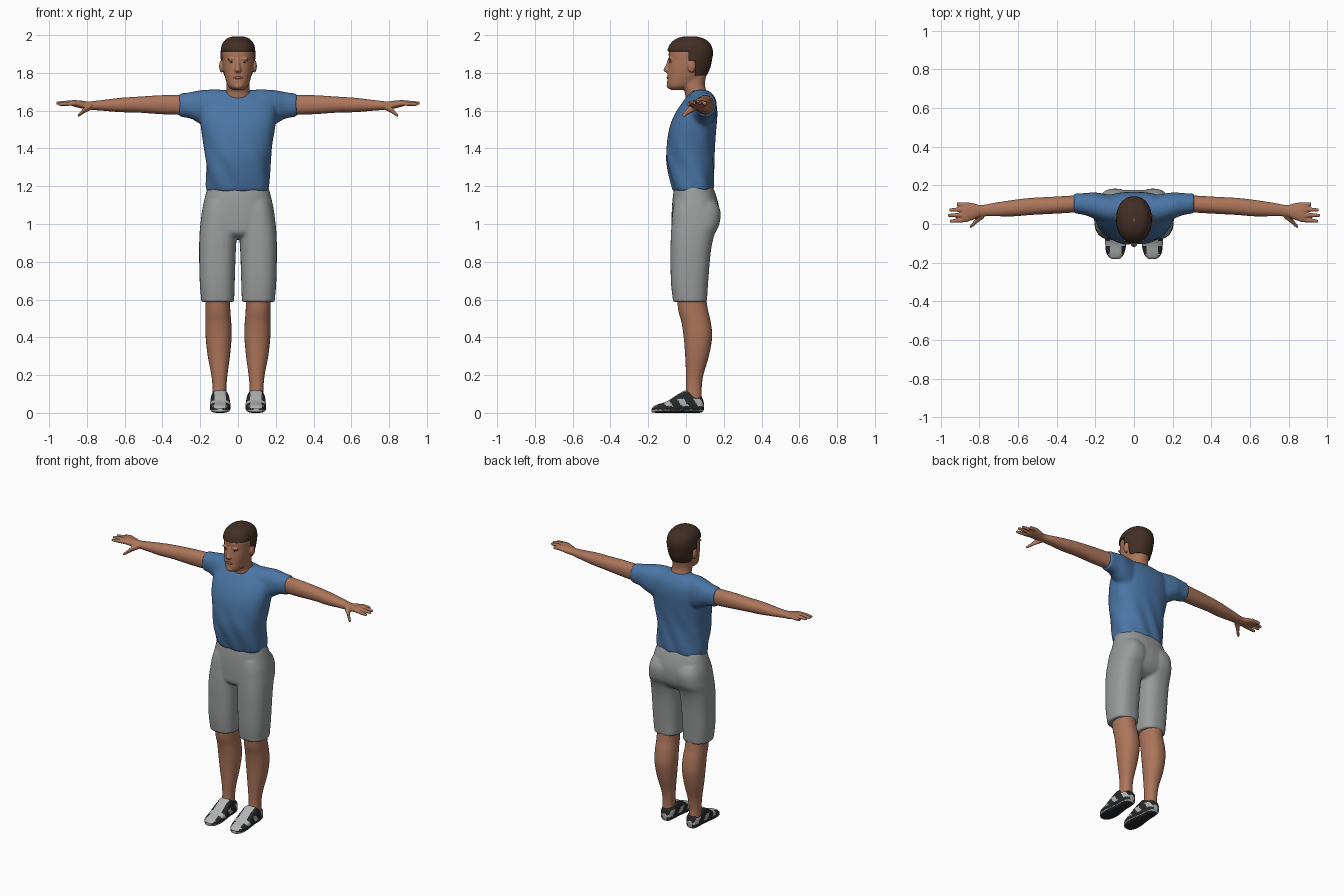
import bpy, bmesh
from math import sin, cos, pi, atan2
from mathutils import Matrix, Vector

if "Cube" in bpy.data.objects:
    bpy.data.objects.remove(bpy.data.objects["Cube"])


def material(name, r, g, b):
    m = bpy.data.materials.new(name)
    m.use_nodes = True
    m.diffuse_color = (r, g, b, 1)
    bsdf = next(n for n in m.node_tree.nodes if n.type == 'BSDF_PRINCIPLED')
    bsdf.inputs["Base Color"].default_value = (r, g, b, 1)
    bsdf.inputs["Roughness"].default_value = .8
    return m


skin = material("skin", .42, .18, .105)
blue = material("shirt blue", .07, .18, .38)
grey = material("shorts grey", .32, .33, .33)
brown = material("hair brown", .055, .028, .018)
black = material("shoe black", .02, .021, .023)
pale = material("shoe pale grey", .45, .46, .46)
white = material("eye white", .5, .42, .38)
lip = material("lip", .33, .12, .08)


def spline(rings, steps):
    """Smoothly interpolate ring bounds."""
    out = []
    for i in range(len(rings) - 1):
        a, b, c, d = (rings[max(i - 1, 0)], rings[i], rings[i + 1],
                      rings[min(i + 2, len(rings) - 1)])
        for k in range(steps):
            t = k / steps
            out.append([q + t * (r - p) / 2 + t * t * (p - 2.5 * q + 2 * r - s / 2)
                        + t ** 3 * (3 * (q - r) + s - p) / 2
                        for p, q, r, s in zip(a, b, c, d)])
    return out + [list(rings[-1])]


def loft(bm, axis, rings, sides=(1,), power=2.2, seg=40, steps=5, grow=0):
    """Rings are (position, low u, high u, low v, high v) along an axis."""
    for side in sides:
        loops = []
        for t, u0, u1, v0, v1 in spline(rings, steps):
            loop = []
            for k in range(seg):
                c, s = cos(2 * pi * k / seg), sin(2 * pi * k / seg)
                fu = abs(c) ** (2 / power) * (1 if c > 0 else -1)
                fv = abs(s) ** (2 / power) * (1 if s > 0 else -1)
                u = (u0 + u1) / 2 + fu * ((u1 - u0) / 2 + grow)
                v = (v0 + v1) / 2 + fv * ((v1 - v0) / 2 + grow)
                p = {'x': (t, u, v), 'y': (u, t, v), 'z': (u, v, t)}[axis]
                loop.append(bm.verts.new((p[0] * side, p[1], p[2])))
            loops.append(loop)
        for a, b in zip(loops, loops[1:]):
            for k in range(seg):
                n = (k + 1) % seg
                bm.faces.new((a[k], a[n], b[n], b[k]))
        bm.faces.new(loops[0])
        bm.faces.new(loops[-1])


def centred(rings):
    return [(z, -w, w, y0, y1) for z, w, y0, y1 in rings]


def ball(bm, centre, radii, sides=(1,)):
    for s in sides:
        place = Matrix.Translation((centre[0] * s, centre[1], centre[2]))
        bmesh.ops.create_uvsphere(bm, u_segments=24, v_segments=16, radius=1,
                                  matrix=place @ Matrix.Diagonal((*radii, 1)))


def finish(name, bm, mats, voxel=0, smooth=3, mirror=False):
    bmesh.ops.recalc_face_normals(bm, faces=bm.faces)
    me = bpy.data.meshes.new(name)
    bm.to_mesh(me)
    bm.free()
    for m in mats:
        me.materials.append(m)
    for p in me.polygons:
        p.use_smooth = True
    ob = bpy.data.objects.new(name, me)
    bpy.context.collection.objects.link(ob)
    if voxel:
        r = ob.modifiers.new("Fuse", 'REMESH')
        r.mode, r.voxel_size, r.use_smooth_shade = 'VOXEL', voxel, True
        s = ob.modifiers.new("Soften", 'SMOOTH')
        s.factor, s.iterations = .5, smooth
    if mirror:
        ob.modifiers.new("Mirror", 'MIRROR').use_mirror_merge = False
    return ob


both = (1, -1)

# Head, with neck, nose, brows, chin and ears fused in
skull = centred([(1.71, .03, -.08, -.02), (1.73, .052, -.098, .04),
                 (1.77, .067, -.099, .09), (1.82, .078, -.096, .118),
                 (1.87, .083, -.091, .13), (1.91, .084, -.091, .135),
                 (1.95, .077, -.078, .123), (1.98, .054, -.045, .09),
                 (1.993, .02, -.005, .045)])
bm = bmesh.new()
loft(bm, 'z', skull)
loft(bm, 'z', centred([(1.6, .08, .02, .13), (1.66, .074, 0, .125), (1.7, .064, -.008, .11),
                       (1.74, .06, -.028, .1), (1.8, .06, -.04, .11)]))
loft(bm, 'z', centred([(1.875, .008, -.097, -.07), (1.84, .011, -.107, -.07),
                       (1.815, .018, -.12, -.07), (1.803, .014, -.108, -.07)]))
ball(bm, (0, -.088, 1.732), (.026, .015, .017))
ball(bm, (.034, -.083, 1.873), (.026, .01, .007), both)
ball(bm, (.087, .03, 1.835), (.013, .021, .034), both)
finish("head", bm, [skin], .005, 2)

# Lips and eyes
bm = bmesh.new()
ball(bm, (0, -.096, 1.774), (.025, .006, .007))
finish("lips", bm, [lip])
bm = bmesh.new()
ball(bm, (.034, -.081, 1.857), (.012, .006, .005), both)
finish("eyes", bm, [white])
bm = bmesh.new()
ball(bm, (.034, -.0855, 1.857), (.004, .003, .004), both)
finish("irises", bm, [brown])

# Hair: shell around the skull, trimmed along the hairline
bm = bmesh.new()
loft(bm, 'z', skull, grow=.008, seg=64, steps=8)
for point, normal in (((0, 0, 1.915), (0, 0, 1)), ((0, .012, 0), (0, 1, 0)),
                      ((0, .05, 0), (0, 1, 0)), ((0, 0, 1.865), (0, 0, 1)),
                      ((0, 0, 1.785), (0, 0, 1))):
    bmesh.ops.bisect_plane(bm, geom=bm.verts[:] + bm.edges[:] + bm.faces[:],
                           plane_co=point, plane_no=normal)
bare = []
for f in bm.faces:
    c = f.calc_center_median()
    edge = 1.915 if c.y < .012 else 1.865 if c.y < .05 else 1.785
    if c.z < edge:
        bare.append(f)
bmesh.ops.delete(bm, geom=bare, context='FACES')
hair = finish("hair", bm, [brown])
shell = hair.modifiers.new("Thickness", 'SOLIDIFY')
shell.thickness, shell.offset = .014, -1

# Shirt: torso and sleeves, with light folds towards the hem
bm = bmesh.new()
loft(bm, 'z', centred([(1.172, .16, -.064, .138), (1.2, .167, -.075, .146),
                       (1.3, .169, -.098, .148), (1.38, .176, -.104, .15),
                       (1.5, .195, -.09, .16), (1.58, .204, -.06, .166),
                       (1.64, .2, -.022, .16), (1.68, .16, .008, .142),
                       (1.708, .085, .03, .118)]), power=2.4, seg=72, steps=6)
for v in bm.verts:
    if v.co.z < 1.5:
        angle = atan2(v.co.y - .03, v.co.x)
        fold = .004 * sin(7 * angle + 25 * v.co.z) * min(1, (1.5 - v.co.z) * 6)
        v.co += Vector((cos(angle), sin(angle), 0)) * fold
loft(bm, 'x', [(.04, .03, .13, 1.6, 1.708), (.12, 0, .15, 1.5, 1.712),
               (.2, .025, .163, 1.53, 1.708), (.25, .045, .16, 1.558, 1.698),
               (.312, .056, .157, 1.568, 1.69)], both)
finish("shirt", bm, [blue], .009, 3)

# Arms and hands
bm = bmesh.new()
loft(bm, 'x', [(.27, .062, .15, 1.577, 1.683), (.4, .054, .142, 1.581, 1.682),
               (.53, .047, .135, 1.59, 1.674), (.62, .04, .125, 1.592, 1.668),
               (.72, .04, .11, 1.6, 1.656), (.79, .038, .098, 1.606, 1.649),
               (.83, .022, .107, 1.612, 1.653), (.87, .012, .112, 1.622, 1.656),
               (.89, .018, .107, 1.63, 1.652)])
for tip, base_y, tip_y, z in ((.915, .1, .102, 1.638), (.955, .075, .073, 1.642),
                              (.962, .048, .044, 1.642), (.952, .022, .014, 1.636)):
    loft(bm, 'x', [(.86, base_y - .012, base_y + .012, z - .01, z + .014),
                   (.91, (base_y + tip_y) / 2 - .011, (base_y + tip_y) / 2 + .011,
                    z - .011, z + .011),
                   (tip, tip_y - .008, tip_y + .008, z - .011, z + .006)], seg=16)
loft(bm, 'x', [(.775, .03, .07, 1.606, 1.64), (.81, .006, .04, 1.588, 1.622),
               (.83, -.012, .014, 1.575, 1.6), (.848, -.024, -.004, 1.565, 1.582)], seg=16)
finish("arms", bm, [skin], .005, 2, mirror=True)

# Shorts: seat and two legs
bm = bmesh.new()
loft(bm, 'z', centred([(.92, .1, -.03, .1), (.95, .17, -.07, .145), (1, .196, -.076, .172),
                       (1.08, .189, -.075, .176), (1.15, .173, -.069, .16),
                       (1.2, .16, -.06, .14)]), power=2.4)
loft(bm, 'z', [(.587, .022, .194, -.068, .11), (.61, .02, .196, -.071, .112),
               (.7, .017, .203, -.08, .118), (.85, .012, .206, -.082, .131),
               (.94, .006, .204, -.08, .15), (1, .002, .199, -.076, .177),
               (1.07, .004, .188, -.07, .182), (1.12, .015, .17, -.06, .16)],
     both, power=2.5)
finish("shorts", bm, [grey], .008, 3)

# Lower legs
bm = bmesh.new()
loft(bm, 'z', [(.66, .042, .174, -.05, .1), (.55, .041, .172, -.042, .115),
               (.48, .036, .172, -.024, .131), (.4, .034, .171, -.012, .138),
               (.3, .043, .16, -.004, .121), (.2, .056, .141, 0, .092),
               (.13, .062, .135, 0, .083), (.05, .06, .137, -.01, .085)])
finish("lower_legs", bm, [skin], mirror=True)

# Shoes: dark sole and side panels, pale tongue, patches and welt line
bm = bmesh.new()
loft(bm, 'y', [(.094, .08, .11, .015, .055), (.082, .06, .13, .002, .085),
               (.04, .05, .14, 0, .104), (0, .047, .143, 0, .12),
               (-.05, .042, .147, 0, .094), (-.1, .04, .149, 0, .062),
               (-.15, .05, .143, 0, .045), (-.175, .068, .125, .002, .033),
               (-.182, .082, .11, .006, .02)], power=3, seg=72, steps=8)
bmesh.ops.recalc_face_normals(bm, faces=bm.faces)
for f in bm.faces:
    c = f.calc_center_median()
    tongue = abs(c.x - .095) < .03 and c.y < .005 and f.normal.z > .3
    patch = .035 < c.z < .075 and sin(75 * c.y + 50 * c.z) > .25
    welt = .008 < c.z < .016 and f.normal.z > -.6
    f.material_index = int(tongue or patch or welt)
finish("shoes", bm, [black, pale], mirror=True)
